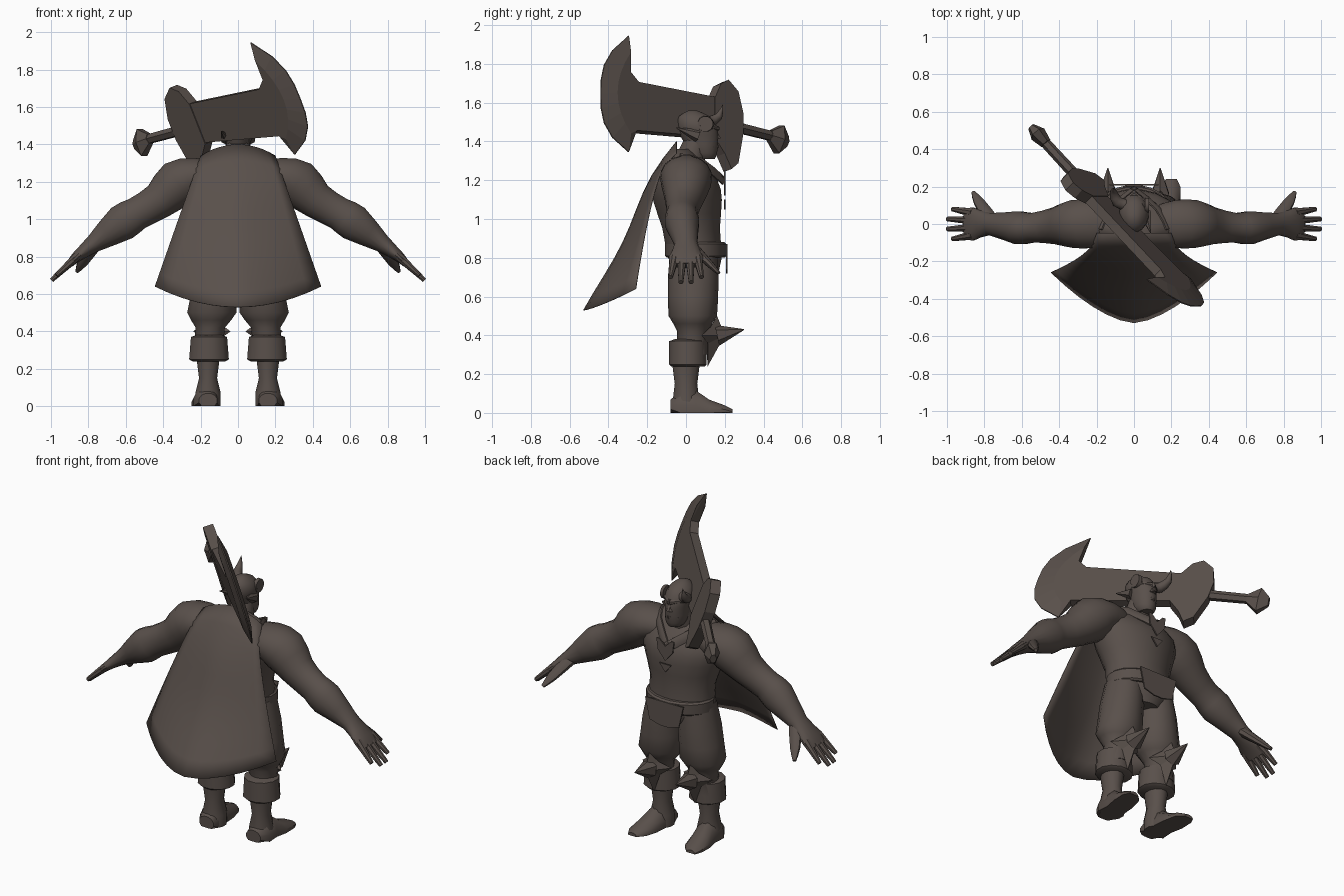
import bpy, bmesh, math
from mathutils import Vector

if "Cube" in bpy.data.objects:
    bpy.data.objects.remove(bpy.data.objects["Cube"])

clay = bpy.data.materials.new("dark_brown_clay")
clay.use_nodes = True
clay.diffuse_color = (.1, .08, .07, 1)
clay.node_tree.nodes["Principled BSDF"].inputs["Base Color"].default_value = clay.diffuse_color

RIGHTWARD, FORWARD, UP = Vector((1, 0, 0)), Vector((0, 1, 0)), Vector((0, 0, 1))


def make(name, verts, faces, mirror=False, smooth=True):
    """Create an object from points and faces, optionally mirrored across x."""
    mesh = bpy.data.meshes.new(name)
    mesh.from_pydata([tuple(vert) for vert in verts], [], faces)
    bm = bmesh.new()
    bm.from_mesh(mesh)
    bmesh.ops.recalc_face_normals(bm, faces=bm.faces)
    bm.to_mesh(mesh)
    bm.free()
    part = bpy.data.objects.new(name, mesh)
    bpy.context.collection.objects.link(part)
    mesh.materials.append(clay)
    if mirror:
        part.modifiers.new("mirror", "MIRROR")
    if smooth:
        bpy.ops.object.select_all(action="DESELECT")
        bpy.context.view_layer.objects.active = part
        part.select_set(True)
        bpy.ops.object.shade_smooth_by_angle(angle=math.radians(40))
    return part


def soften(rings):
    """Insert a smoothly interpolated ring between each pair."""
    padded = [rings[0]] + rings + [rings[-1]]
    result = []
    for before, start, end, after in zip(padded, padded[1:], padded[2:], padded[3:]):
        middle = [(s + e) * 9 / 16 - (b + a) / 16 for b, s, e, a in zip(before, start, end, after)]
        result += [start, middle]
    return result + [rings[-1]]


def loft(name, rings, side, axis=None, sides=16, mirror=False, soft=False, smooth=True):
    """Skin elliptical rings (x, y, z, radius along side, other radius), kept above the floor."""
    if soft:
        rings = soften(rings)
    verts, faces, last = [], [], len(rings) - 1
    for i, (x, y, z, wide, deep) in enumerate(rings):
        previous, following = rings[max(i - 1, 0)], rings[min(i + 1, last)]
        along = axis or (Vector(following[:3]) - Vector(previous[:3])).normalized()
        across = along.cross(side).normalized()
        flat = across.cross(along)
        for k in range(sides):
            angle = math.tau * (k + .5) / sides
            vert = Vector((x, y, z)) + flat * wide * math.cos(angle) + across * deep * math.sin(angle)
            vert.z = max(vert.z, 0)
            verts.append(vert)
    for i in range(last):
        for k in range(sides):
            here, after = i * sides + k, i * sides + (k + 1) % sides
            faces.append((here, after, after + sides, here + sides))
    faces += [tuple(range(sides)), tuple(range(last * sides, len(verts)))]
    return make(name, verts, faces, mirror, smooth)


def stack(name, x, y, profile, lean=(0, 0), **options):
    """Loft level rings (height, half width, half depth) on a column that may lean."""
    rings = [(x + lean[0] * z, y + lean[1] * z, z, wide, deep) for z, wide, deep in profile]
    return loft(name, rings, RIGHTWARD, UP, **options)


def taper(name, start, end, radius, tip, side=FORWARD, sides=8, **options):
    """Straight tapering limb between two points."""
    return loft(name, [(*start, radius, radius), (*end, tip, tip)], side, sides=sides, **options)


def plate(name, outer, inner, normal, rim, face):
    """Flat two-sided plate whose rim thickness may differ from its face."""
    normal, count = normal.normalized(), len(outer)
    verts = []
    for sign in (1, -1):
        verts += [Vector(p) + normal * sign * r for p, r in zip(outer, rim)]
        verts += [Vector(p) + normal * sign * face for p in inner]
    faces = [tuple(range(count, 2 * count)), tuple(range(3 * count, 4 * count))]
    for i in range(count):
        j = (i + 1) % count
        for low, high in ((0, count), (2 * count, 3 * count), (0, 2 * count)):
            faces.append((low + i, low + j, high + j, high + i))
    return make(name, verts, faces, smooth=False)


def badge(name, half_outline, y):
    """Thin symmetric plate on the front of the body, from its +x half outline."""
    outline = [(x, y, z) for x, z in half_outline]
    outline += [(-x, y, z) for x, y, z in reversed(outline) if x]
    return plate(name, outline, outline, FORWARD, [.004] * len(outline), .004)


# Torso, neck and belt
stack("torso", 0, .15, [(.7, .1, .1), (.8, .2, .14), (.95, .2, .15), (1.1, .25, .18), (1.2, .27, .17),
                        (1.3, .22, .1), (1.36, .1, .05)], lean=(0, -.13), sides=20, soft=True)
taper("neck", (0, .02, 1.3), (0, .06, 1.42), .08, .06, sides=12)
stack("belt", 0, .05, [(.8, .2, .15), (.81, .21, .16), (.87, .21, .16), (.88, .2, .15)], sides=20)
badge("front_flap", [(.13, .87), (.1, .74), (.03, .72)], .21)

# Chest strap and emblems
loft("chest_strap", [(.18, -.03, 1.32, .01, .02), (.13, .08, 1.29, .01, .03), (0, .19, 1.2, .01, .03)],
     FORWARD, sides=8, mirror=True, soft=True)
badge("chest_emblem", [(0, 1.21), (.04, 1.25), (.06, 1.25), (.05, 1.18), (0, 1.12)], .2)
badge("chest_point", [(.04, 1.1), (0, 1.05)], .2)

# Arms with flattened hands
loft("arm", [(.12, 0, 1.23, .1, .08), (.22, 0, 1.23, .13, .1), (.32, 0, 1.19, .13, .13),
             (.42, -.01, 1.1, .1, .1), (.54, -.02, 1.03, .08, .09), (.62, -.02, .98, .09, .1),
             (.77, 0, .87, .06, .05), (.86, 0, .8, .09, .03), (.9, 0, .76, .08, .02)],
     FORWARD, mirror=True, soft=True)

# Four spread fingers and a thumb
for i, label in enumerate(("little", "ring", "middle", "index")):
    spread = (i - 1.5) / 1.5
    reach = 1 - .03 * spread * spread
    taper(label + "_finger", (.86, .06 * spread, .8), (reach, .08 * spread, 1.67 - reach),
          .025, .013, mirror=True)
loft("thumb", [(.77, .03, .86, .04, .03), (.83, .12, .77, .03, .02), (.86, .17, .72, .01, .01)],
     RIGHTWARD, sides=8, mirror=True, soft=True)

# Legs: baggy trousers, cuffs and boots
stack("trouser_leg", .19, .03, [(.84, .1, .12), (.7, .12, .13), (.6, .125, .13), (.5, .135, .125),
                                (.46, .11, .1), (.42, .08, .08), (.3, .08, .08)],
      lean=(-.1, .01), sides=14, mirror=True)
stack("boot_cuff", .155, .01, [(.38, .07, .07), (.37, .1, .1), (.25, .11, .1), (.24, .09, .09)],
      sides=12, mirror=True)
stack("boot_shaft", .16, 0, [(.3, .07, .08), (.15, .05, .06), (.07, .07, .07), (0, .07, .07)],
      sides=12, mirror=True)
loft("boot_foot", [(.16, -.08, .03, .05, .04), (.17, -.03, .02, .07, .09), (.17, .05, .01, .065, .11),
                   (.18, .12, .01, .07, .06), (.19, .2, .01, .06, .03), (.2, .24, 0, .03, .02)],
     RIGHTWARD, FORWARD, sides=12, mirror=True)

# Knee guards: four-pointed star with a forward spike
knee = Vector((.14, .16, .4))
star = []
for i, reach in enumerate((.1, .06) * 4):
    if i == 4:
        reach = .16
    out, rise = reach * math.sin(math.tau * i / 8), reach * math.cos(math.tau * i / 8)
    star.append(knee + Vector((out, .3 * min(rise, 0) - .8 * abs(out), rise)))
star += [knee + FORWARD * .04, knee - FORWARD * .06]
make("knee_plate", star, [(i, (i + 1) % 8, centre) for i in range(8) for centre in (8, 9)], True, False)
taper("knee_spike", knee, knee + Vector((0, .14, .03)), .055, .002, RIGHTWARD, 6, mirror=True, smooth=False)

# Head and face
stack("head", 0, .44, [(1.31, .04, .05), (1.34, .06, .07), (1.43, .07, .1), (1.48, .08, .1),
                       (1.53, .06, .08), (1.56, .02, .02)], lean=(0, -.26), soft=True)
taper("brow", (0, .16, 1.465), (.07, .11, 1.475), .016, .01, mirror=True)
taper("nose", (0, .14, 1.47), (0, .16, 1.41), .01, .022, RIGHTWARD)
taper("mouth", (0, .155, 1.375), (.04, .13, 1.37), .016, .012, mirror=True)
taper("ear", (.06, .06, 1.43), (.09, -.05, 1.47), .035, .002, RIGHTWARD, 6, mirror=True)

# One whole horn and one broken horn with a rimmed end
loft("horn", [(-.04, .1, 1.49, .03, .03), (-.09, .12, 1.5, .03, .03), (-.11, .17, 1.53, .02, .02),
              (-.11, .19, 1.59, .001, .001)], UP, sides=10, soft=True)
stump, rim = (.06, .1, 1.49), (.08, .1, 1.49)
taper("broken_horn", (.03, .08, 1.48), stump, .03, .035, UP, 12)
taper("broken_horn_rim", stump, rim, .042, .04, UP, 12)

# Cape: each row sweeps from a long centre line to the flared side edges
rows, columns, cape = 10, 12, []
for r in range(rows + 1):
    v = r / rows
    for c in range(columns + 1):
        u = 2 * c / columns - 1
        bow = abs(u) ** 1.6
        centre_y = -.05 - .48 * v - .04 * math.sin(math.tau * v) * (1 - v)
        edge_y = -.05 - .21 * math.sqrt(v)
        centre_z, edge_z = 1.4 - .87 * v, 1.34 - .7 * v
        cape.append((u * (.2 + .245 * v), centre_y + (edge_y - centre_y) * bow,
                     centre_z + (edge_z - centre_z) * u * u))
wide = columns + 1
quads = [(i, i + 1, i + 1 + wide, i + wide) for i in range(rows * wide) if i % wide < columns]
make("cape", cape, quads).modifiers.new("thickness", "SOLIDIFY").thickness = .004


# Great blade: drawn in side view, laid in one tilted plane
def tilt(y, z):
    return (.532 - 1.02 * y - .394 * z, y, z)


plane_normal = Vector((1, 1.02, .394))
back = [(-.27, 1.45), (.2, 1.41), (.2, 1.61), (-.26, 1.7), (-.3, 1.75)]
steps = [1 - i / 4 for i in range(9)]
cutting_edge = [(-.44 + .144 * abs(s) ** 3, 1.645 + .3 * s) for s in steps]
bevel = [(-.37 + .07 * s * s, 1.645 + .21 * s) for s in steps]
plate("great_blade", [tilt(*p) for p in back + cutting_edge], [tilt(*p) for p in back + bevel],
      plane_normal, [.022] * len(back) + [.003] * len(steps), .025)

# Hooked guard, nearly flush with the blade
guard = [tilt(*p) for p in ((.13, 1.62), (.16, 1.69), (.2, 1.71), (.25, 1.65), (.275, 1.54),
                            (.275, 1.43), (.25, 1.28), (.215, 1.25), (.18, 1.33), (.13, 1.41))]
plate("blade_guard", guard, guard, plane_normal, [.028] * len(guard), .03)

# Handle and flared pommel
grip = tilt(.43, 1.43)
taper("handle", tilt(.25, 1.475), grip, .03, .028, UP, 6, smooth=False)
loft("pommel", [(*grip, .03, .03), (*tilt(.48, 1.41), .085, .045), (*tilt(.52, 1.4), .03, .02)],
     UP, sides=6, smooth=False)
